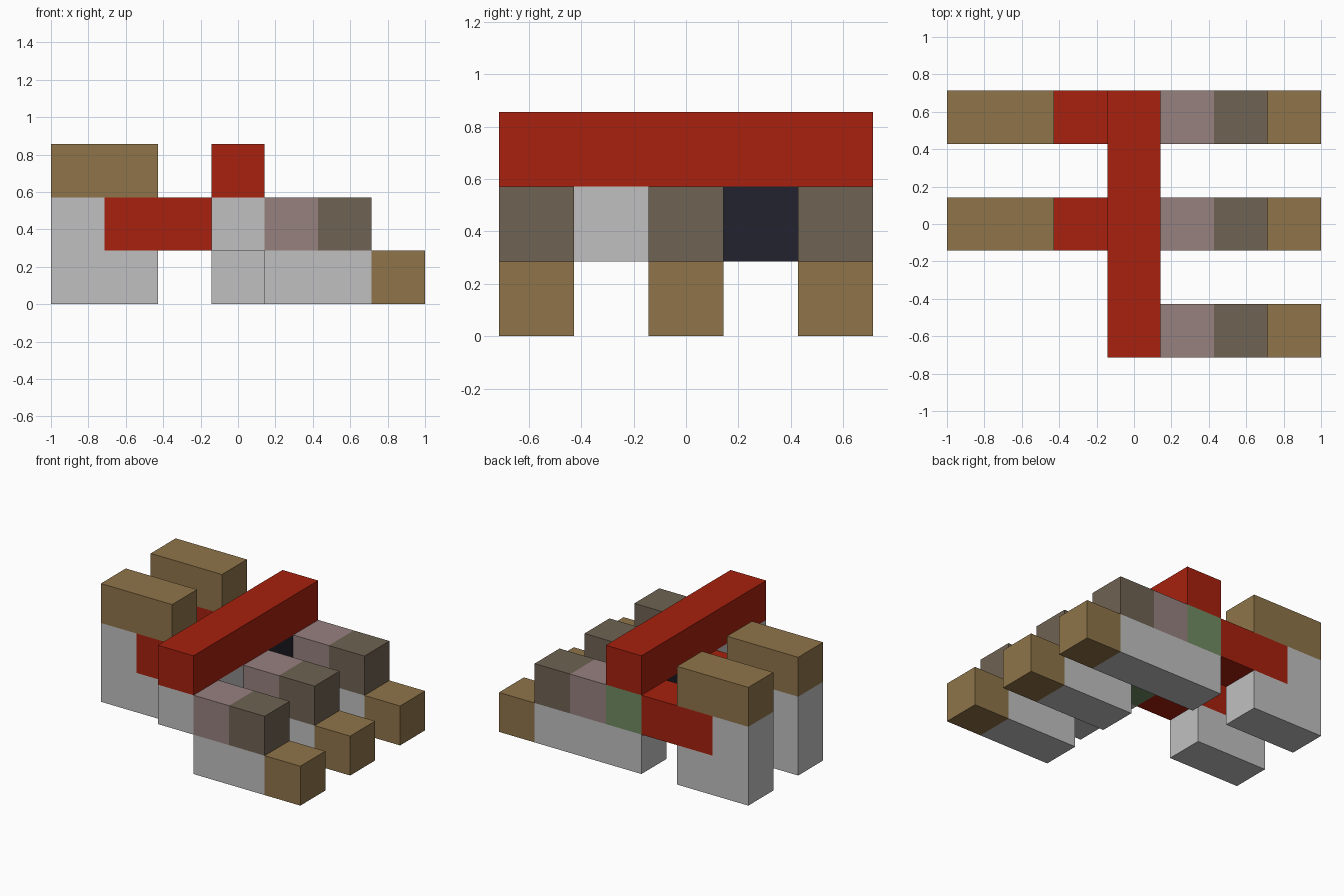
import bpy
import bmesh
from mathutils import Vector

cube = bpy.data.objects.get("Cube")
if cube:
    bpy.data.objects.remove(cube, do_unlink=True)

U = 2 / 7                      # one block
ORIGIN = Vector((3.5, 2.5, 0))  # centre of the 7 x 5 x 3 block layout


def linear(v):
    v /= 255
    return v / 12.92 if v <= 0.04045 else ((v + 0.055) / 1.055) ** 2.4


def material(name, *rgb):
    colour = [linear(c) for c in rgb] + [1]
    mat = bpy.data.materials.new(name)
    mat.use_nodes = True
    mat.diffuse_color = colour
    mat.node_tree.nodes["Principled BSDF"].inputs["Base Color"].default_value = colour
    return mat


grey = material("light grey", 192, 192, 192)
red = material("red", 167, 33, 14)
brown = material("brown", 143, 116, 73)
mauve = material("mauve", 150, 129, 127)
taupe = material("taupe", 111, 99, 83)
green = material("green", 111, 139, 97)
navy = material("dark navy", 34, 34, 46)


def block(name, mat, low, high):
    """Box spanning two corners given in block units."""
    low, high = Vector(low), Vector(high)
    bm = bmesh.new()
    bmesh.ops.create_cube(bm, size=1)
    for v in bm.verts:
        corner = Vector(h if c > 0 else l for c, l, h in zip(v.co, low, high))
        v.co = (corner - ORIGIN) * U
    mesh = bpy.data.meshes.new(name)
    bm.to_mesh(mesh)
    bm.free()
    mesh.materials.append(mat)
    obj = bpy.data.objects.new(name, mesh)
    bpy.context.collection.objects.link(obj)


# Long bar across the top
block("top_bar", red, (3, 0, 2), (4, 5, 3))

# Three stepped arms on the left
for row, place in ((0, "front"), (2, "middle"), (4, "back")):
    end = row + 1
    start = 3 if place == "back" else 4
    block(place + "_arm_base", grey, (start, row, 0), (6, end, 1))
    block(place + "_arm_tip", brown, (6, row, 0), (7, end, 1))
    block(place + "_arm_inner_block", mauve, (4, row, 1), (5, end, 2))
    block(place + "_arm_outer_block", taupe, (5, row, 1), (6, end, 2))

# Two tall legs on the right, tied to the core
for row, place in ((2, "middle"), (4, "back")):
    end = row + 1
    block(place + "_leg_foot", grey, (0, row, 0), (2, end, 1))
    block(place + "_leg_post", grey, (0, row, 1), (1, end, 2))
    block(place + "_leg_cap", brown, (0, row, 2), (2, end, 3))
    block(place + "_link", red, (1, row, 1), (3, end, 2))
    block(place + "_core_block", green, (3, row, 1), (4, end, 2))

# Core blocks under the bar
block("front_core_block", grey, (3, 0, 1), (4, 2, 2))
block("dark_core_block", navy, (3, 3, 1), (4, 4, 2))
